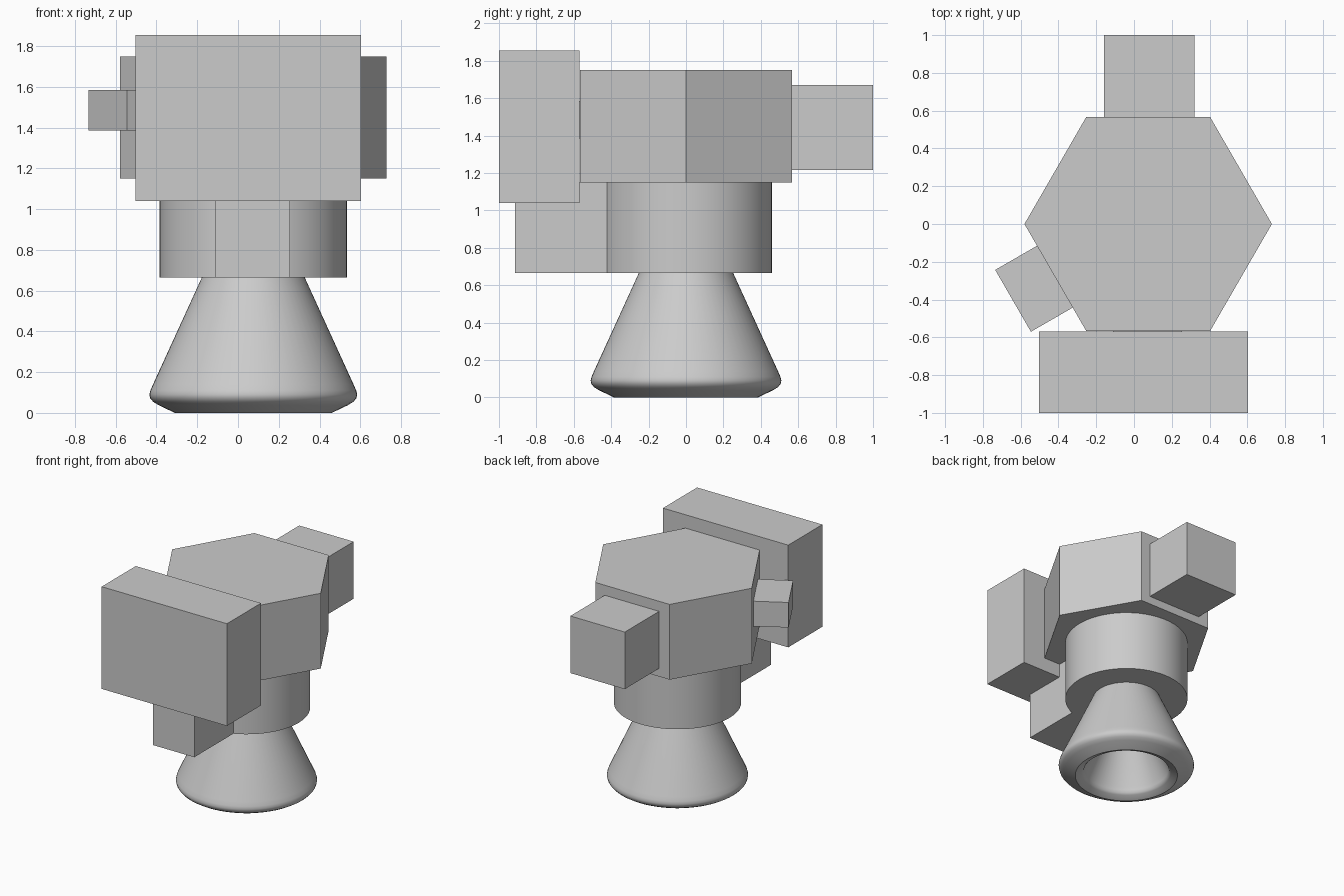
import bpy, bmesh, math
from mathutils import Matrix, Vector

if "Cube" in bpy.data.objects:
    bpy.data.objects.remove(bpy.data.objects["Cube"], do_unlink=True)

AXIS_X = 0.075  # shared vertical axis of body, collar and nozzle

grey = bpy.data.materials.new("plain grey")
grey.use_nodes = True
GREY = (0.6, 0.6, 0.6, 1.0)
grey.diffuse_color = GREY
grey.node_tree.nodes["Principled BSDF"].inputs["Base Color"].default_value = GREY


def finish(bm, name, smooth=False):
    bmesh.ops.recalc_face_normals(bm, faces=bm.faces)
    mesh = bpy.data.meshes.new(name)
    bm.to_mesh(mesh)
    bm.free()
    mesh.materials.append(grey)
    obj = bpy.data.objects.new(name, mesh)
    bpy.context.collection.objects.link(obj)
    if smooth:
        bpy.ops.object.select_all(action="DESELECT")
        obj.select_set(True)
        bpy.context.view_layer.objects.active = obj
        bpy.ops.object.shade_smooth_by_angle(angle=math.radians(30))
    return obj


def box(name, center, size, turn=0.0):
    bm = bmesh.new()
    bmesh.ops.create_cube(bm, size=1.0, matrix=Matrix.Diagonal((*size, 1.0)))
    obj = finish(bm, name)
    obj.location = center
    obj.rotation_euler.z = turn
    return obj


def prism(name, radius, z0, z1, sides, smooth=False):
    bm = bmesh.new()
    bmesh.ops.create_cone(bm, cap_ends=True, segments=sides, radius1=radius,
                          radius2=radius, depth=z1 - z0)
    # Put a corner on the x axis
    first = min(bm.verts, key=lambda v: abs(math.atan2(v.co.y, v.co.x)))
    angle = -math.atan2(first.co.y, first.co.x)
    bmesh.ops.rotate(bm, verts=bm.verts, matrix=Matrix.Rotation(angle, 3, "Z"))
    obj = finish(bm, name, smooth)
    obj.location = (AXIS_X, 0, (z0 + z1) / 2)
    return obj


def lathe(name, profile, steps=64):
    bm = bmesh.new()
    verts = [bm.verts.new((r, 0, z)) for r, z in profile]
    edges = [bm.edges.new(pair) for pair in zip(verts, verts[1:])]
    bmesh.ops.spin(bm, geom=verts + edges, cent=(0, 0, 0), axis=(0, 0, 1),
                   angle=math.tau, steps=steps)
    bmesh.ops.remove_doubles(bm, verts=bm.verts, dist=1e-4)
    obj = finish(bm, name, smooth=True)
    obj.location.x = AXIS_X
    return obj


# Six-sided main body and round collar beneath it
prism("hexagonal_body", 0.655, 1.15, 1.75, 6)
prism("round_collar", 0.46, 0.665, 1.15, 64, smooth=True)

# Flared hollow nozzle with a rounded lip, from top of outer wall to inner tip
lathe("flared_nozzle", [
    (0.0, 0.67), (0.25, 0.67), (0.492, 0.14), (0.505, 0.11), (0.51, 0.09),
    (0.506, 0.072), (0.492, 0.055), (0.465, 0.038), (0.385, 0.0),
    (0.335, 0.022), (0.322, 0.035), (0.316, 0.055), (0.31, 0.08),
    (0.12, 0.50), (0.0, 0.50)])

# Boxes mounted on the body and collar
box("front_panel", (0.05, -0.785, 1.4475), (1.105, 0.43, 0.815))
box("rear_box", (0.08, 0.775, 1.4425), (0.48, 0.45, 0.455))
box("collar_box", (0.0725, -0.65, 0.9075), (0.365, 0.53, 0.485))

# Small box square to the front right face of the body
out = Vector((math.cos(math.radians(210)), math.sin(math.radians(210)), 0))
box("side_box", Vector((-0.529, -0.3425, 1.485)) - out * 0.01,
    (0.277, 0.378, 0.20), math.radians(30))
